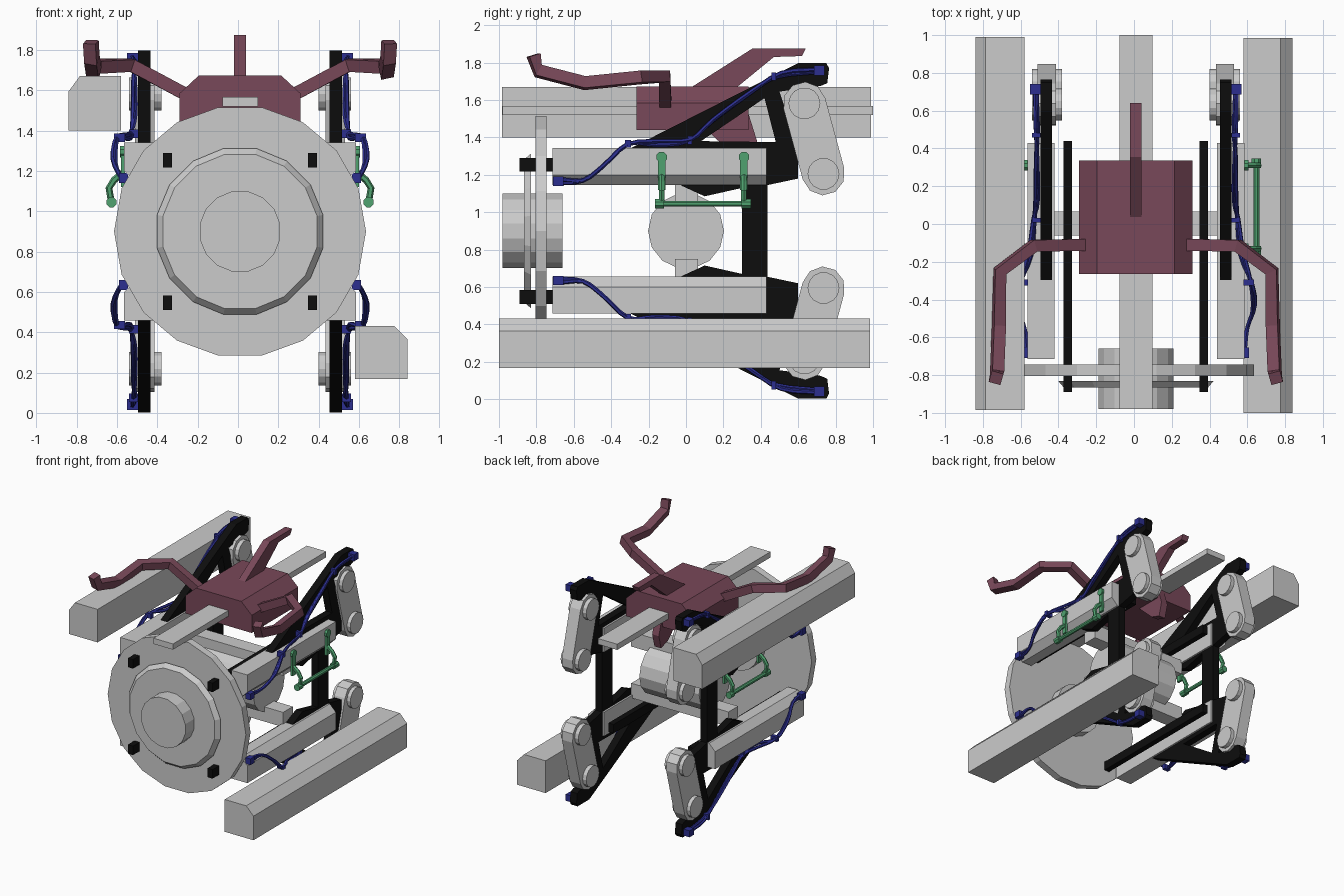
import bpy, bmesh, math
from mathutils import Vector, Matrix

if "Cube" in bpy.data.objects:
    bpy.data.objects.remove(bpy.data.objects["Cube"])

C = Vector((0.01, 0, 0.9))          # symmetry centre of the machine


def material(name, rgb):
    m = bpy.data.materials.new(name)
    m.diffuse_color = (*rgb, 1)
    m.use_nodes = True
    m.node_tree.nodes["Principled BSDF"].inputs["Base Color"].default_value = m.diffuse_color
    return m


BLACK = material("black", (0.004, 0.004, 0.004))
RED = material("dusky_red", (0.19, 0.065, 0.1))
GREEN = material("green", (0.08, 0.36, 0.16))
BLUE = material("blue", (0.025, 0.028, 0.28))


def finish(name, bm, mat=None, mirror=""):
    """Store the mesh with its origin at C; mirror is any of 'x', 'z', 'xz'."""
    bmesh.ops.recalc_face_normals(bm, faces=bm.faces)
    bmesh.ops.translate(bm, verts=bm.verts, vec=-C)
    me = bpy.data.meshes.new(name)
    bm.to_mesh(me)
    bm.free()
    ob = bpy.data.objects.new(name, me)
    ob.location = C
    bpy.context.collection.objects.link(ob)
    if mat:
        me.materials.append(mat)
    if mirror:
        mod = ob.modifiers.new("mirror", "MIRROR")
        mod.use_axis = ("x" in mirror, False, "z" in mirror)
        mod.use_mirror_merge = False
    return ob


def add_prism(bm, axis, poly, a, b, poly_b=None):
    """Extrude a (y,z) outline along x, or an (x,z) outline along y."""
    def put(p, t):
        return bm.verts.new((t, p[0], p[1]) if axis == "x" else (p[0], t, p[1]))
    lo = [put(p, a) for p in poly]
    hi = [put(p, b) for p in (poly_b or poly)]
    n = len(lo)
    bm.faces.new(lo)
    bm.faces.new(hi[::-1])
    for i in range(n):
        j = (i + 1) % n
        bm.faces.new((lo[i], hi[i], hi[j], lo[j]))


def prism(name, axis, poly, a, b, mat=None, mirror="", poly_b=None):
    bm = bmesh.new()
    add_prism(bm, axis, poly, a, b, poly_b)
    return finish(name, bm, mat, mirror)


def ngon(u, v, r, n):
    """Regular polygon with a flat bottom."""
    return [(u + r * math.sin(2 * math.pi * (i + .5) / n),
             v - r * math.cos(2 * math.pi * (i + .5) / n)) for i in range(n)]


def rect(u0, u1, v0, v1):
    return [(u0, v0), (u1, v0), (u1, v1), (u0, v1)]


def add_sweep(bm, pts, r, n):
    """Tube with n sides along a path; n = 4 gives an upright square bar."""
    pts = [Vector(p) for p in pts]
    tang = [(pts[min(i + 1, len(pts) - 1)] - pts[max(i - 1, 0)]).normalized()
            for i in range(len(pts))]
    t = tang[0]
    side = t.cross(Vector((0, 0, 1)))
    if side.length < 0.1:
        side = t.cross(Vector((0, 1, 0)))
    side.normalize()
    rings = []
    for p, d in zip(pts, tang):
        side.rotate(t.rotation_difference(d))
        t = d
        up = side.cross(t)
        ring = []
        for k in range(n):
            a = 2 * math.pi * (k + .5) / n
            ring.append(bm.verts.new(p + r * (math.cos(a) * side + math.sin(a) * up)))
        rings.append(ring)
    for A, B in zip(rings, rings[1:]):
        for k in range(n):
            bm.faces.new((A[k], A[(k + 1) % n], B[(k + 1) % n], B[k]))
    bm.faces.new(rings[0])
    bm.faces.new(rings[-1])


def smooth_path(pts, steps=3):
    P = [Vector(p) for p in pts]
    P = [2 * P[0] - P[1]] + P + [2 * P[-1] - P[-2]]
    out = []
    for a, b, c, d in zip(P, P[1:], P[2:], P[3:]):
        for s in range(steps):
            t = s / steps
            out.append(.5 * (2 * b + (c - a) * t + (2 * a - 5 * b + 4 * c - d) * t * t
                             + (3 * b - a - 3 * c + d) * t ** 3))
    return out + [P[-2]]


# Front plate, bevelled ring and hub
prism("front_plate", "y", ngon(.01, .9, .625, 18), -.805, -.745)
prism("plate_ring", "y", ngon(.01, .9, .42, 16), -.83, -.865, poly_b=ngon(.01, .9, .39, 16))
prism("hub", "y", ngon(.01, .9, .203, 16), -.98, -.66)

# Long rods through the plate
prism("tie_rod", "y", rect(.347, .393, 1.217, 1.29), -.89, .44, BLACK, "xz")

# Four chamfered side beams
prism("side_beam", "y", [(.44, 1.145), (.53, 1.145), (.585, 1.2), (.585, 1.342), (.44, 1.342)],
      -.715, .43, None, "xz")

# Side frames: sloping arm, upright and base with half of the post
bm = bmesh.new()
for piece in (
    [(-.3, 1.34), (.6, 1.797), (.75, 1.797), (.765, 1.77), (.755, 1.69), (.72, 1.675),
     (.5, 1.645), (.42, 1.61), (.08, 1.38)],
    [(.42, 1.61), (.5, 1.645), (.6, 1.34), (.48, 1.375)],
    [(-.3, 1.34), (.08, 1.38), (.48, 1.375), (.6, 1.34), (.6, 1.18), (.435, 1.145),
     (.435, .9), (.3, .9), (.3, 1.13), (.1, 1.085), (-.02, 1.14)],
):
    add_prism(bm, "x", piece, .455, .515)
finish("side_frame", bm, BLACK, "xz")

# Swinging links with a boss at each end
top, low = Vector((.633, 1.582)), Vector((.735, 1.205))
tilt = math.atan2(top.y - low.y, top.x - low.x)
capsule = [c + Vector((math.cos(a), math.sin(a))) * .115
           for c, start in ((top, tilt - math.pi / 2), (low, tilt + math.pi / 2))
           for a in [start + math.pi * i / 5 for i in range(6)]]
prism("link", "x", capsule, .433, .53, None, "xz")
bm = bmesh.new()
for c in (top, low):
    add_prism(bm, "x", ngon(c.x, c.y, .085, 14), .4, .56)
finish("link_boss", bm, None, "xz")

# Central drum and cross bars
prism("drum", "x", ngon(0, .9, .203, 14), -.26, .28)
prism("cross_bar", "x", rect(-.06, .065, 1.05, 1.17), -.43, .45, None, "z")

# Long rails and centre strip
prism("upper_rail", "y", [(-.84, 1.4), (-.58, 1.4), (-.58, 1.67), (-.785, 1.67), (-.84, 1.595)],
      -.985, .99)
prism("lower_rail", "y", [(.58, .168), (.84, .168), (.84, .365), (.775, .432), (.58, .432)],
      -1, .985)
prism("centre_strip", "y", rect(-.078, .098, 1.52, 1.567), -.98, 1)

# Body with fin, under strut and two arms
prism("body", "y", [(-.29, 1.44), (.31, 1.44), (.31, 1.585), (.215, 1.673),
                    (-.195, 1.673), (-.29, 1.585)], -.265, .335, RED)
prism("fin", "x", [(0, 1.65), (.355, 1.875), (.64, 1.875), (.62, 1.835), (.47, 1.83),
                   (.25, 1.65)], -.02, .04, RED)
prism("under_strut", "x", [(.1, 1.45), (.33, 1.54), (.38, 1.38), (.35, 1.27), (.26, 1.3)],
      -.02, .04, RED)
bm = bmesh.new()
add_sweep(bm, [(.26, -.11, 1.57), (.55, -.115, 1.725), (.73, -.25, 1.72), (.735, -.54, 1.69),
               (.745, -.79, 1.755), (.75, -.815, 1.84)], .045, 4)
finish("arm", bm, RED, "x")

# Green hand rails: cross tube, collars, hanging brackets
bm = bmesh.new()
add_sweep(bm, [(.648, -.15, 1.045), (.648, .33, 1.045)], .017, 8)
for y in (-.13, .31):
    add_prism(bm, "x", rect(y - .02, y + .02, 1.12, 1.3), .58, .6)
    add_prism(bm, "x", ngon(y, 1.295, .03, 8), .575, .605)
    add_sweep(bm, [(.592, y, 1.19), (.635, y, 1.155), (.66, y, 1.115), (.648, y, 1.045)], .017, 6)
    s = .012 if y > 0 else -.012
    add_sweep(bm, [(.648, y - .025 + s, 1.045), (.648, y + .025 + s, 1.045)], .027, 8)
finish("hand_rail", bm, GREEN, "x")

# Twin cables with end plugs and clamps
route = [(.58, -.69, 1.165), (.6, -.55, 1.17), (.635, -.44, 1.25), (.62, -.31, 1.365),
         (.57, -.15, 1.37), (.55, .02, 1.385), (.535, .14, 1.49), (.535, .35, 1.645),
         (.535, .5, 1.735), (.54, .71, 1.757)]
bm = bmesh.new()
for k in (0, 1):
    pts = [Vector(p) + Vector((.006, .012, .011)) * (math.cos(i * 1.5) if k else -math.cos(i * 1.5))
           for i, p in enumerate(route)]
    add_sweep(bm, smooth_path(pts), .012, 6)
finish("cables", bm, BLUE, "xz")
bm = bmesh.new()
add_prism(bm, "y", rect(.565, .61, 1.14, 1.19), -.71, -.655)
add_prism(bm, "y", rect(.515, .57, 1.732, 1.785), .685, .74)
for y, z in ((.02, 1.385), (.47, 1.725)):
    add_prism(bm, "y", rect(.515, .56, z - .022, z + .022), y - .012, y + .012)
add_prism(bm, "y", rect(.58, .635, 1.345, 1.385), -.325, -.295)
finish("cable_plugs", bm, BLUE, "xz")
